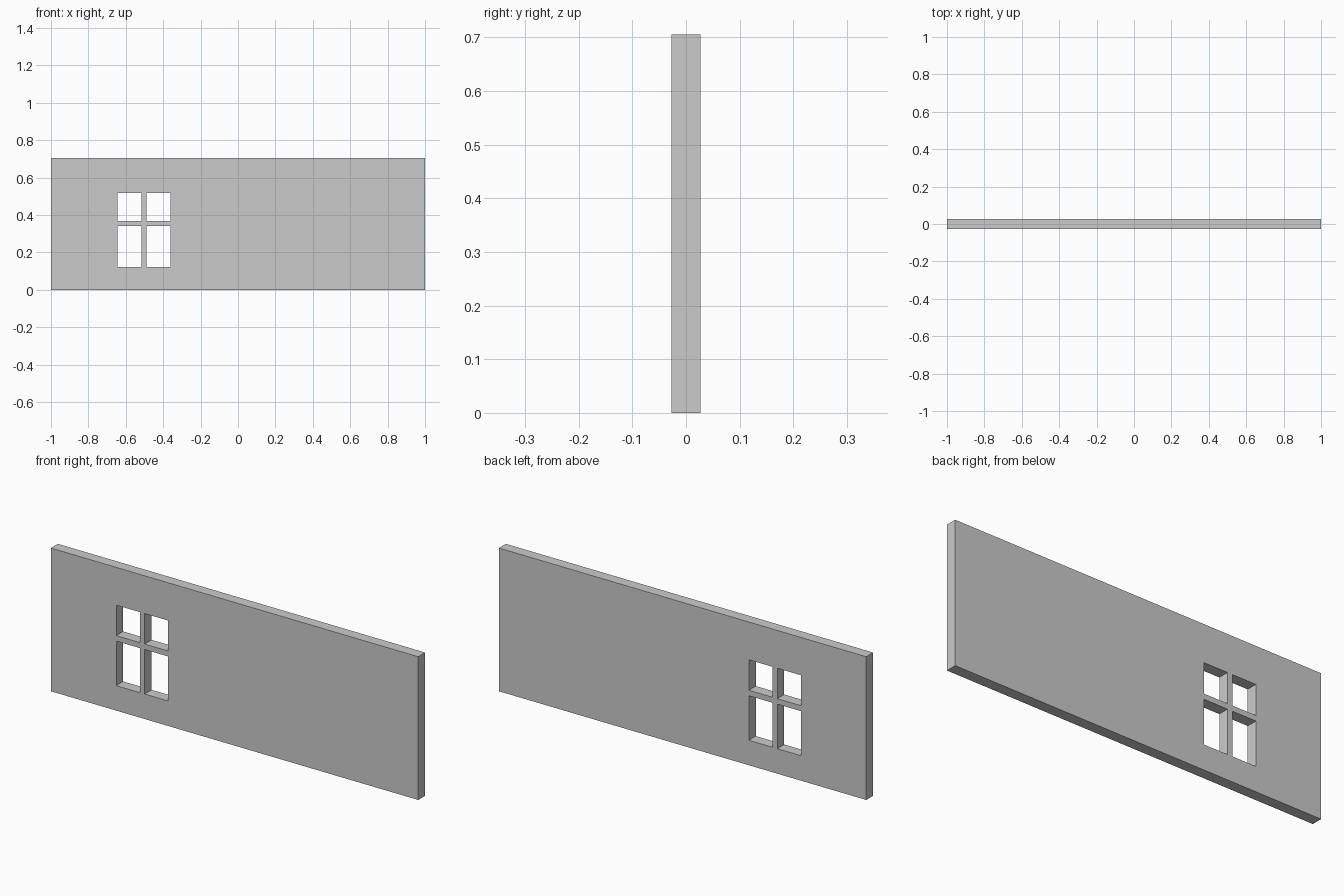
import bpy, bmesh
from mathutils import Vector

if "Cube" in bpy.data.objects:
    bpy.data.objects.remove(bpy.data.objects["Cube"])

# Wall layout: grid lines along x and z, chosen at the window pane edges
XS = [-1.0, -0.644, -0.516, -0.489, -0.361, 1.0]
ZS = [0.0, 0.123, 0.342, 0.369, 0.519, 0.705]
HALF_DEPTH = 0.027
PANES = {(i, k) for i in (1, 3) for k in (1, 3)}

bm = bmesh.new()

# Front face of the wall, leaving the four panes open
verts = [[bm.verts.new((x, -HALF_DEPTH, z)) for z in ZS] for x in XS]
for i in range(len(XS) - 1):
    for k in range(len(ZS) - 1):
        if (i, k) not in PANES:
            bm.faces.new((verts[i][k], verts[i + 1][k],
                          verts[i + 1][k + 1], verts[i][k + 1]))

# Thickness, including the window reveals and full-depth glazing bars
front = bm.faces[:]
back = bmesh.ops.extrude_face_region(bm, geom=front, use_keep_orig=True)["geom"]
bmesh.ops.translate(bm, verts=[g for g in back if isinstance(g, bmesh.types.BMVert)],
                    vec=Vector((0, 2 * HALF_DEPTH, 0)))
bmesh.ops.recalc_face_normals(bm, faces=bm.faces[:])

mesh = bpy.data.meshes.new("wall_with_window")
bm.to_mesh(mesh)
bm.free()
wall = bpy.data.objects.new("wall_with_window", mesh)
bpy.context.collection.objects.link(wall)
